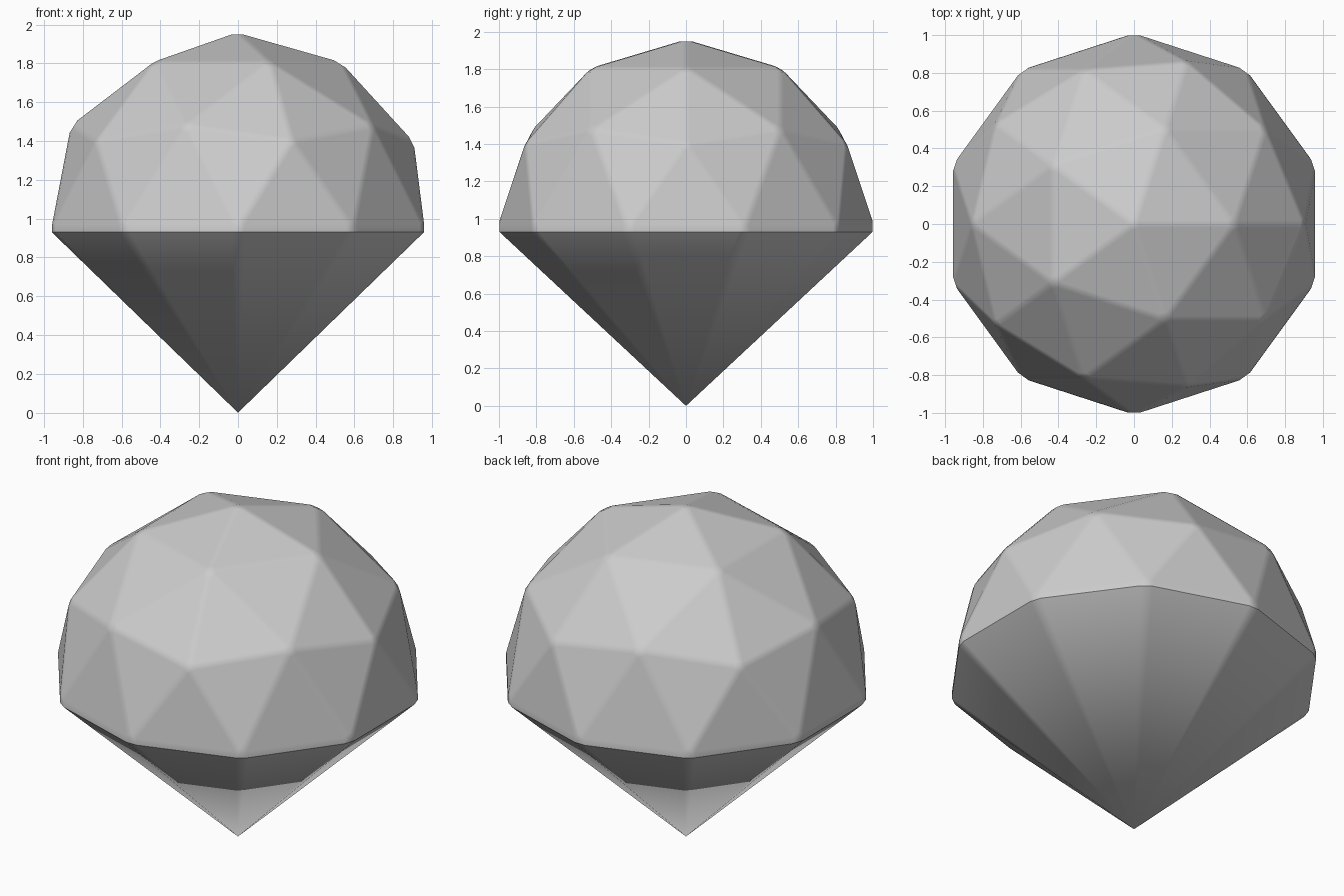
import bpy, bmesh
from mathutils import Vector

if "Cube" in bpy.data.objects:
    bpy.data.objects.remove(bpy.data.objects["Cube"])

RIM_Z = 0.93      # height of the sharp rim
BEVEL = 0.02

# Faceted dome: bevelled icosphere cut just below its equator
bm = bmesh.new()
bmesh.ops.create_icosphere(bm, subdivisions=2, radius=1.0115)
bmesh.ops.bevel(bm, geom=bm.edges[:], offset=BEVEL, offset_type='OFFSET',
                segments=1, profile=0.5, affect='EDGES', clamp_overlap=True)
cut = -0.0193
bmesh.ops.bisect_plane(bm, geom=bm.verts[:] + bm.edges[:] + bm.faces[:],
                       dist=1e-5, plane_co=(0, 0, cut), plane_no=(0, 0, 1),
                       clear_inner=True)

# Pointed underside: open rim pulled down to a single tip
rim = [e for e in bm.edges if e.is_boundary]
tip = bm.verts.new(Vector((0, 0, cut - RIM_Z)))
for e in rim:
    bm.faces.new((e.verts[0], e.verts[1], tip))

# Stand the tip on the ground
bmesh.ops.translate(bm, verts=bm.verts[:], vec=(0, 0, RIM_Z - cut))
bmesh.ops.recalc_face_normals(bm, faces=bm.faces[:])

mesh = bpy.data.meshes.new("faceted_gem")
bm.to_mesh(mesh)
bm.free()
gem = bpy.data.objects.new("faceted_gem", mesh)
bpy.context.collection.objects.link(gem)

# Soft bevels with flat-looking facets
bpy.context.view_layer.objects.active = gem
gem.select_set(True)
bpy.ops.object.shade_smooth_by_angle()
wn = gem.modifiers.new("facet_normals", 'WEIGHTED_NORMAL')
wn.keep_sharp = True
wn.weight = 100
